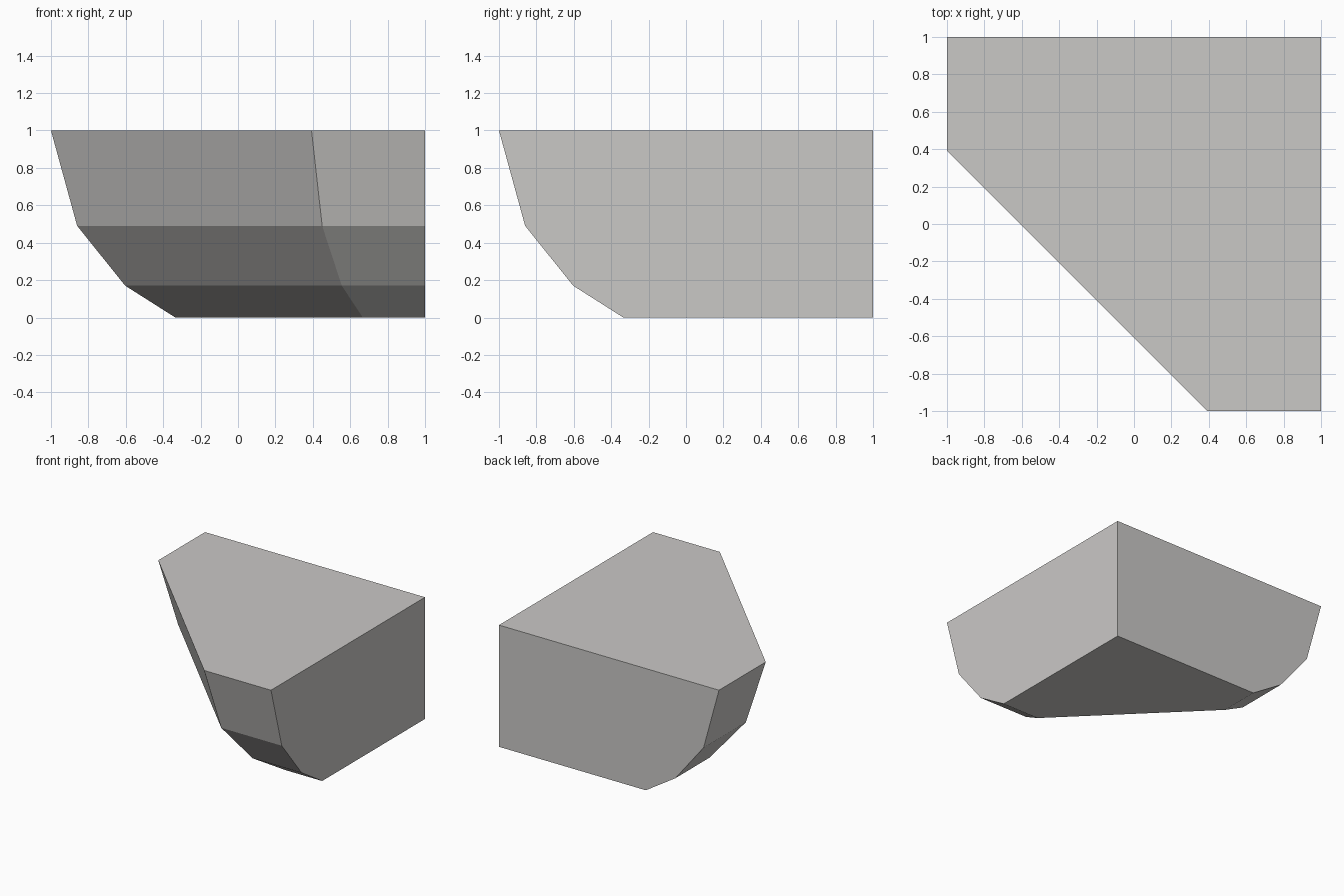
import bpy
import bmesh

cube = bpy.data.objects.get("Cube")
if cube:
    bpy.data.objects.remove(cube, do_unlink=True)

# Pale warm grey stone
stone = bpy.data.materials.new("pale_grey")
stone.use_nodes = True
colour = (0.59, 0.58, 0.565, 1.0)
stone.diffuse_color = colour
stone.node_tree.nodes["Principled BSDF"].inputs["Base Color"].default_value = colour

# Profile rows: height, reach from the back left corner, width of the square ends
profile = [(0.0, 1.335, 0.333), (0.17, 1.603, 0.445),
           (0.49, 1.86, 0.55), (1.0, 2.0, 0.607)]

bm = bmesh.new()
rings = []
for z, reach, end in profile:
    outline = [(0, 0), (reach, 0), (reach, end), (end, reach), (0, reach)]
    rings.append([bm.verts.new((1 - a, 1 - b, z)) for a, b in outline])

# Walls between rows, then flat bottom and top
for low, high in zip(rings, rings[1:]):
    for i in range(len(low)):
        j = (i + 1) % len(low)
        bm.faces.new((low[i], low[j], high[j], high[i]))
bm.faces.new(rings[0][::-1])
bm.faces.new(rings[-1])
bmesh.ops.recalc_face_normals(bm, faces=bm.faces[:])

# Merge the flat back and left walls into single faces
bmesh.ops.dissolve_limit(bm, angle_limit=0.01, verts=bm.verts[:], edges=bm.edges[:])

mesh = bpy.data.meshes.new("corner_block")
bm.to_mesh(mesh)
bm.free()
mesh.materials.append(stone)
block = bpy.data.objects.new("corner_block", mesh)
bpy.context.collection.objects.link(block)
